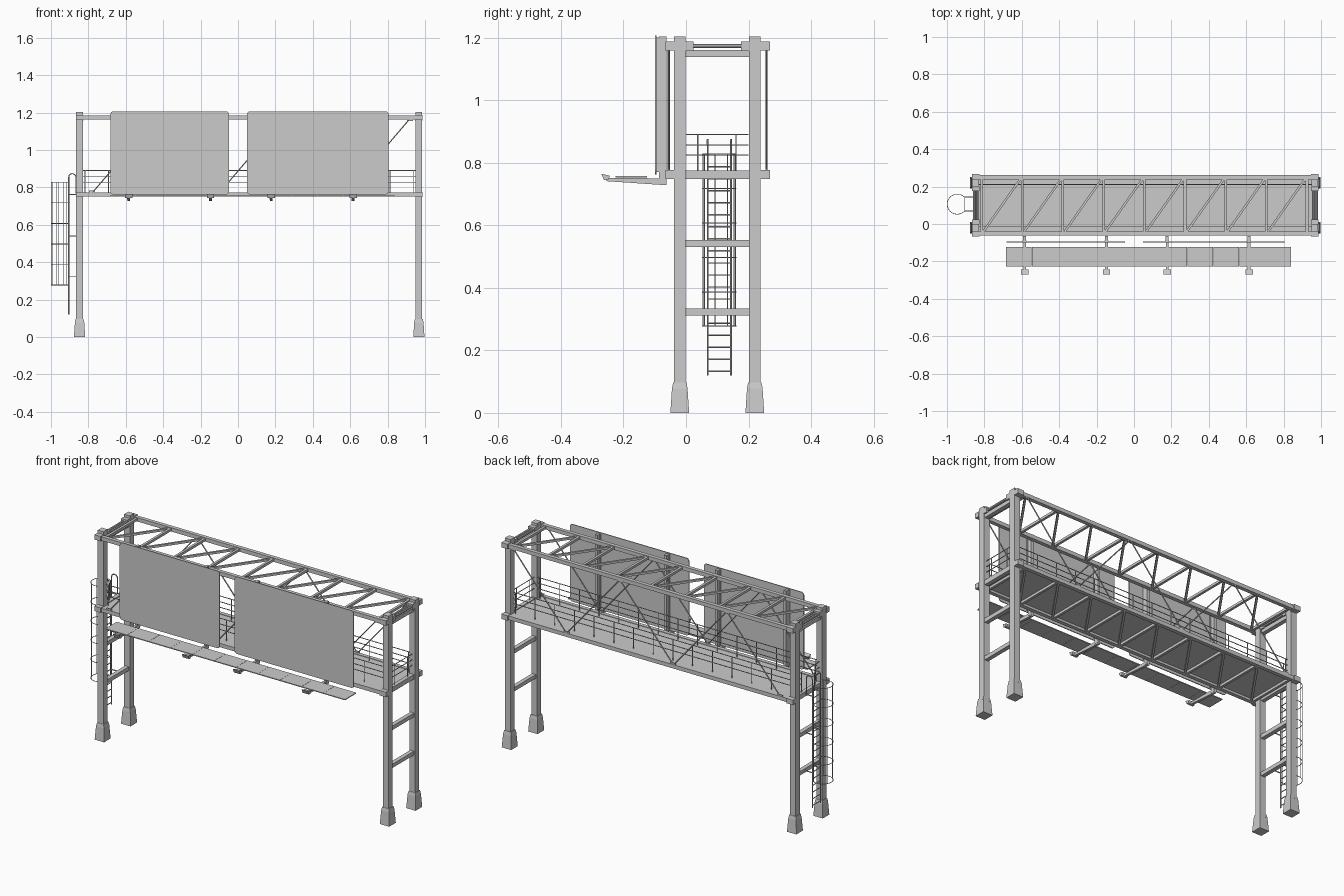
import bpy, bmesh, math
from mathutils import Vector

if "Cube" in bpy.data.objects:
    bpy.data.objects.remove(bpy.data.objects["Cube"])

def finish(name, bm):
    bmesh.ops.recalc_face_normals(bm, faces=bm.faces)
    me = bpy.data.meshes.new(name)
    bm.to_mesh(me)
    bm.free()
    ob = bpy.data.objects.new(name, me)
    bpy.context.collection.objects.link(ob)
    return ob

def add_box(bm, x0, x1, y0, y1, z0, z1, taper=1.0):
    cx, cy = (x0 + x1) / 2, (y0 + y1) / 2
    for v in bmesh.ops.create_cube(bm, size=1)['verts']:
        s = taper if v.co.z > 0 else 1
        v.co = (cx + v.co.x * (x1 - x0) * s, cy + v.co.y * (y1 - y0) * s,
                (z0 + z1) / 2 + v.co.z * (z1 - z0))

def add_bar(bm, a, b, r, sides=4):
    # straight bar between two points; r is half width (square) or radius
    a, b = Vector(a), Vector(b)
    d = b - a
    q = d.to_track_quat('Z', 'Y')
    k = r * (math.sqrt(2) if sides == 4 else 1)
    off = math.pi / 4 if sides == 4 else 0
    rings = [[bm.verts.new(p + q @ Vector((k * math.cos(off + math.tau * i / sides),
              k * math.sin(off + math.tau * i / sides), 0))) for i in range(sides)] for p in (a, b)]
    for i in range(sides):
        j = (i + 1) % sides
        bm.faces.new((rings[0][i], rings[0][j], rings[1][j], rings[1][i]))
    bm.faces.new(rings[0][::-1])
    bm.faces.new(rings[1])

def add_path(bm, pts, r, sides=6):
    for a, b in zip(pts, pts[1:]):
        add_bar(bm, a, b, r, sides)

def add_prism(bm, profile, axis, lo, hi):
    # extrude a 2D profile along x (points are y,z) or y (points are x,z)
    put = (lambda p, t: (t, p[0], p[1])) if axis == 'x' else (lambda p, t: (p[0], t, p[1]))
    f0 = [bm.verts.new(put(p, lo)) for p in profile]
    f1 = [bm.verts.new(put(p, hi)) for p in profile]
    bm.faces.new(f0)
    bm.faces.new(f1[::-1])
    for i in range(len(profile)):
        j = (i + 1) % len(profile)
        bm.faces.new((f0[i], f0[j], f1[j], f1[i]))

XL, XR, YF, YB = -0.847, 0.967, -0.02, 0.22
nodes = [-0.815 + 0.2175 * i for i in range(9)]

# columns, footings and leg cross beams
for side, x in (('left', XL), ('right', XR)):
    for end, y in (('front', YF), ('back', YB)):
        bm = bmesh.new()
        add_box(bm, x - .018, x + .018, y - .019, y + .019, .09, 1.203)
        finish(f'{side}_{end}_column', bm)
        bm = bmesh.new()
        add_box(bm, x - .03, x + .03, y - .03, y + .03, 0, .078, .83)
        add_box(bm, x - .025, x + .025, y - .025, y + .025, .078, .097, .85)
        finish(f'{side}_{end}_footing', bm)
    bm = bmesh.new()
    for z0, z1 in ((.312, .334), (.53, .553), (.748, .775), (1.138, 1.16)):
        add_box(bm, x - .012, x + .012, YF, YB, z0, z1)
    finish(f'{side}_leg_cross_beams', bm)
    bm = bmesh.new()
    for dx in (-.008, .009):
        add_bar(bm, (x + dx, 0, 1.173), (x + dx, .2, 1.173), .007, 8)
    for y0, y1 in ((-.001, .024), (.176, .201)):
        add_box(bm, x - .02, x + .02, y0, y1, 1.157, 1.188)
    finish(f'{side}_top_tie', bm)
    # chord carriers crossing the columns
    bm = bmesh.new()
    for z in (.762, 1.173):
        for y0, y1 in ((-.066, -.038), (.238, .268)):
            add_box(bm, x - .02, x + .02, y0, y1, z - .014, z + .014)
    finish(f'{side}_chord_brackets', bm)

# truss chords
for level, z in (('lower', .762), ('upper', 1.173)):
    for end, y in (('front', -.05), ('back', .25)):
        bm = bmesh.new()
        add_box(bm, XL - .02, XR + .02, y - .011, y + .011, z - .011, z + .011)
        finish(f'{end}_{level}_chord', bm)
    # lacing: cross members and one diagonal per panel
    bm = bmesh.new()
    zz = z if level == 'upper' else .757
    for x in nodes:
        add_bar(bm, (x, -.045, zz), (x, .245, zz), .007)
    for a, b in zip(nodes, nodes[1:]):
        add_bar(bm, (a + .01, -.04, zz), (b - .01, .24, zz), .006)
    finish(f'{level}_lacing', bm)

# thin zigzag bracing on the front and back faces
zig = [(-.78 + .34 * i, .77 if i % 2 == 0 else 1.168) for i in range(6)]
for end, y in (('front', -.055), ('back', .257)):
    bm = bmesh.new()
    add_path(bm, [(x, y, z) for x, z in zig], .0035, 6)
    for x, z in zig:
        s = .012 if z < 1 else -.012
        add_box(bm, x - .016, x + .016, y - .002, y + .002, min(z, z + s), max(z, z + s))
    finish(f'{end}_zigzag_brace', bm)

# walkway deck
bm = bmesh.new()
add_box(bm, XL, XR, -.045, .245, .764, .770)
finish('walkway_deck', bm)

# railings along both sides and both ends
levels = (.89, .857, .825)
for end, y in (('front', -.012), ('back', .212)):
    bm = bmesh.new()
    for z in levels:
        add_bar(bm, (XL, y, z), (XR, y, z), .0022, 6)
    for i in range(15):
        x = XL + .03 + i * (XR - XL - .06) / 14
        add_bar(bm, (x, y, .768), (x, y, .89), .0025, 6)
    finish(f'{end}_railing', bm)
for side, x in (('left', XL), ('right', XR)):
    bm = bmesh.new()
    spans = ((0, .04), (.16, .2)) if side == 'left' else ((0, .2),)
    for y0, y1 in spans:
        for z in levels:
            add_bar(bm, (x, y0, z), (x, y1, z), .0022, 6)
    for y in (.038, .16):
        add_bar(bm, (x, y, .768), (x, y, .89), .0025, 6)
    finish(f'{side}_end_railing', bm)

# sign panels with small rounded corners
def sign(name, x0, x1, z0=.762, z1=1.206, r=.016):
    prof = []
    for cx, cz, a0 in ((x1 - r, z1 - r, 0), (x0 + r, z1 - r, 90), (x0 + r, z0 + r, 180), (x1 - r, z0 + r, 270)):
        for k in range(5):
            a = math.radians(a0 + k * 22.5)
            prof.append((cx + r * math.cos(a), cz + r * math.sin(a)))
    bm = bmesh.new()
    add_prism(bm, prof, 'y', -.099, -.094)
    finish(name, bm)

sign('left_sign_panel', -.683, -.048)
sign('right_sign_panel', .048, .805)

# sign posts, cantilever arms and lamps
for i, x in enumerate((-.585, -.147, .177, .615), 1):
    bm = bmesh.new()
    add_box(bm, x - .008, x + .008, -.087, -.063, .735, 1.203)
    add_box(bm, x - .01, x + .01, -.094, -.087, .77, 1.2)
    finish(f'sign_post_{i}', bm)
    bm = bmesh.new()
    add_prism(bm, [(-.063, .728), (-.063, .75), (-.255, .751), (-.255, .741)], 'x', x - .007, x + .007)
    finish(f'support_arm_{i}', bm)
    bm = bmesh.new()
    add_prism(bm, [(-.271, .765), (-.262, .744), (-.25, .744), (-.243, .758)], 'x', x - .02, x + .02)
    finish(f'sign_lamp_{i}', bm)

# service catwalk under the signs, in separate plates
bm = bmesh.new()
w = 1.525 / 11
for i in range(11):
    x = -.685 + i * w
    add_box(bm, x, x + w - .001, -.226, -.124, .752, .757)
finish('service_catwalk', bm)

# access ladder with gooseneck rails
bm = bmesh.new()
for y in (.069, .144):
    pts = [(-.905, y, .12), (-.905, y, .855)]
    pts += [(-.886 - .019 * math.cos(a), y, .855 + .019 * math.sin(a))
            for a in (math.pi * k / 6 for k in range(1, 7))]
    pts.append((-.867, y, .768))
    add_path(bm, pts, .003)
    for z in (.322, .541, .762):
        add_bar(bm, (-.905, y, z), (XL, y, z), .003, 6)
for i in range(18):
    z = .133 + i * .0385
    add_bar(bm, (-.905, .069, z), (-.905, .144, z), .0025, 6)
finish('access_ladder', bm)

# safety cage: hoops and upright bars
bm = bmesh.new()
ring = [(-.945 + .054 * math.cos(a), .106 + .054 * math.sin(a))
        for a in (math.radians(45 + 270 * k / 18) for k in range(19))]
for z in (.278, .387, .497, .607, .717, .827):
    add_path(bm, [(-.905, .144, z)] + [(x, y, z) for x, y in ring] + [(-.905, .069, z)], .0018, 5)
for x, y in ring[1:-1:3] + [ring[-2]]:
    add_bar(bm, (x, y, .276), (x, y, .829), .0016, 5)
finish('ladder_cage', bm)
